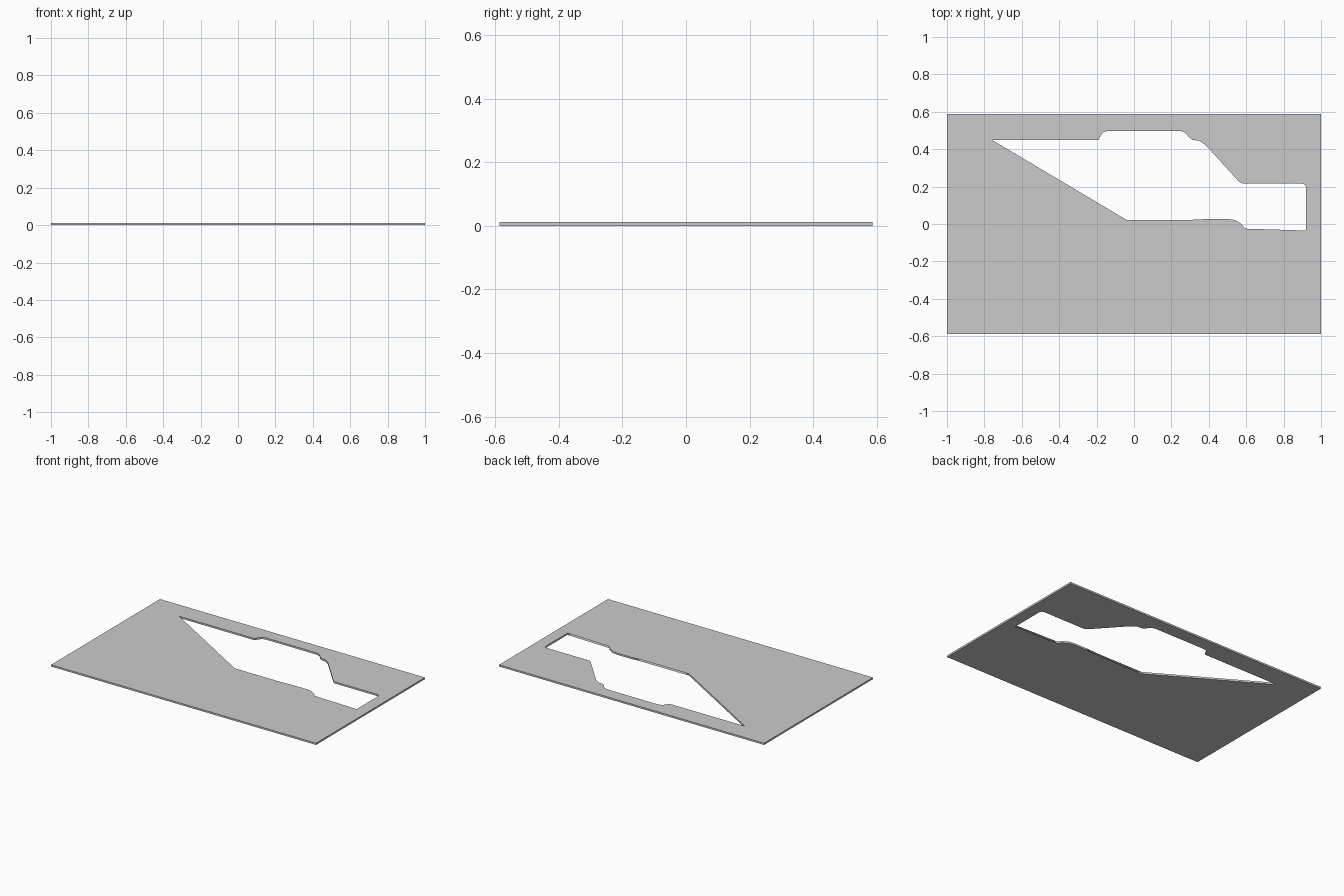
import bpy, bmesh

if "Cube" in bpy.data.objects:
    bpy.data.objects.remove(bpy.data.objects["Cube"])

W, D, T = 1.0, 0.587, 0.012
frame = [(-W, -D), (W, -D), (W, D), (-W, D)]

# Cutout outline in clockwise runs; the two pockets lie under the skins
upper = [(-0.76, 0.45), (-0.19, 0.45), (-0.178, 0.472), (-0.165, 0.49), (-0.14, 0.498),
         (0.25, 0.498), (0.275, 0.487), (0.295, 0.463), (0.312, 0.45), (0.35, 0.445),
         (0.385, 0.42), (0.56, 0.228), (0.58, 0.216), (0.9, 0.216), (0.915, 0.21),
         (0.92, 0.195), (0.92, -0.035)]
pocket_right = [(0.845, -0.2), (0.72, -0.2)]
middle = [(0.595, -0.025), (0.575, 0.0), (0.54, 0.021), (0.5, 0.027), (0.40, 0.027)]
pocket_left = [(0.30, -0.015), (0.255, -0.045), (0.24, -0.07), (0.225, -0.13)]
chord_left = [(0.30, 0.022)]
end = [(-0.04, 0.022)]

opening = upper + middle + chord_left + end
full_cut = upper + pocket_right + middle + pocket_left + end

bm = bmesh.new()


def loop_edges(points, z):
    vs = [bm.verts.new((x, y, z)) for x, y in points]
    return [bm.edges.new((vs[i - 1], vs[i])) for i in range(len(vs))]


def skin(z, up):
    edges = loop_edges(frame, z) + loop_edges(opening, z)
    res = bmesh.ops.triangle_fill(bm, edges=edges, use_beauty=True)
    for f in res["geom"]:
        if isinstance(f, bmesh.types.BMFace):
            f.normal_update()
            if f.normal.z * up < 0:
                f.normal_flip()


def walls(points):
    for a, b in zip(points, points[1:] + points[:1]):
        bm.faces.new([bm.verts.new(p) for p in
                      ((*a, 0), (*b, 0), (*b, T), (*a, T))])


# Top and bottom skins, then the rim and cutout walls
skin(T, 1)
skin(0, -1)
walls(frame)
walls(full_cut)
bmesh.ops.remove_doubles(bm, verts=bm.verts, dist=1e-5)

mesh = bpy.data.meshes.new("cutout_plate")
bm.to_mesh(mesh)
bm.free()
bpy.context.collection.objects.link(bpy.data.objects.new("cutout_plate", mesh))
